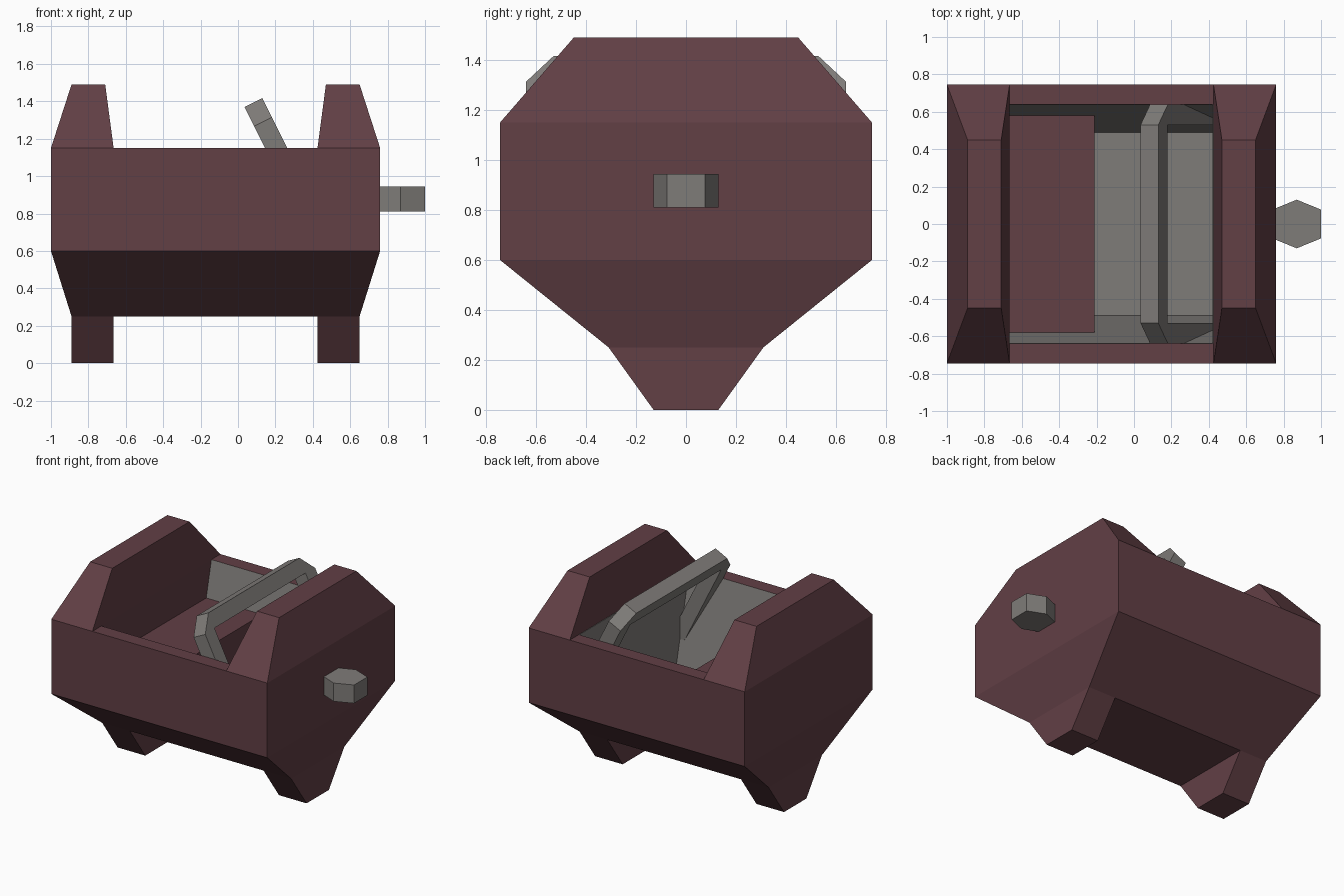
import bpy
import bmesh
from mathutils import Vector

cube = bpy.data.objects.get("Cube")
if cube:
    bpy.data.objects.remove(cube, do_unlink=True)


def make_material(name, rgb):
    mat = bpy.data.materials.new(name)
    mat.use_nodes = True
    color = (*rgb, 1.0)
    mat.diffuse_color = color
    bsdf = mat.node_tree.nodes["Principled BSDF"]
    bsdf.inputs["Base Color"].default_value = color
    bsdf.inputs["Roughness"].default_value = 0.8
    return mat


MAROON = make_material("dark maroon", (0.122, 0.050, 0.060))
GREY = make_material("warm grey", (0.212, 0.200, 0.190))

MID_X = -0.12      # symmetry plane of the two end blocks
INNER = 0.545      # half length of the opening
RIM, FLOOR = 1.15, 0.5


def loft(name, rings, materials, caps=True):
    """Join matching rings of points with quads."""
    bm = bmesh.new()
    loops = [[bm.verts.new(p) for p in ring] for ring in rings]
    n = len(loops[0])
    for a, b in zip(loops, loops[1:]):
        for i in range(n):
            j = (i + 1) % n
            bm.faces.new((a[i], a[j], b[j], b[i]))
    if caps:
        bm.faces.new(loops[0][::-1])
        bm.faces.new(loops[-1])
    bmesh.ops.recalc_face_normals(bm, faces=bm.faces)
    mesh = bpy.data.meshes.new(name)
    bm.to_mesh(mesh)
    bm.free()
    for mat in materials:
        mesh.materials.append(mat)
    obj = bpy.data.objects.new(name, mesh)
    bpy.context.collection.objects.link(obj)
    return obj


def mirrored(half):
    """Close a half outline (y, z) with its mirror image."""
    return half + [(-y, z) for y, z in reversed(half)]


def extrude_x(name, outline, x0, x1, materials, caps=True):
    rings = [[(x, y, z) for y, z in outline] for x in (x0, x1)]
    return loft(name, rings, materials, caps)


def wall_y(z):
    """Half width of the sloped hollow at a height."""
    return 0.49 + 0.15 * (z - FLOOR) / (RIM - FLOOR)


# End blocks with legs: z, outer offset, inner offset, half depth
SECTIONS = [(0, 0.77, INNER, 0.13), (0.25, 0.77, INNER, 0.31),
            (0.6, 0.88, INNER, 0.745), (RIM, 0.88, INNER, 0.745),
            (1.49, 0.77, 0.59, 0.45)]
for side, label in ((-1, "right"), (1, "left")):
    rings = []
    for z, out, inn, hy in SECTIONS:
        xo, xi = MID_X + side * out, MID_X + side * inn
        rings.append([(xo, -hy, z), (xi, -hy, z), (xi, hy, z), (xo, hy, z)])
    loft(label + "_end_block", rings, [MAROON])

# Trough between the end blocks, grey inside
outline = mirrored([(0.31, 0.25), (0.745, 0.6), (0.745, RIM),
                    (0.64, RIM), (0.49, FLOOR)])
trough = extrude_x("trough", outline, MID_X - INNER, MID_X + INNER,
                   [MAROON, GREY], caps=False)
for face in trough.data.polygons:
    c = face.center
    inside = FLOOR - 0.01 < c.z < RIM - 0.01 and abs(c.y) < 0.64 and (
        c.z > 0.55 or abs(c.y) < 0.01)
    face.material_index = int(inside)

# Grey lining on the left end of the hollow
hollow = mirrored([(wall_y(FLOOR), FLOOR), (wall_y(RIM), RIM)])
extrude_x("end_lining", hollow, MID_X + INNER - 0.004, MID_X + INNER, [GREY])

# Raised block in the hollow
block = mirrored([(wall_y(FLOOR), FLOOR), (wall_y(0.89), 0.89)])
extrude_x("inner_block", block, MID_X - INNER, -0.21, [MAROON])

# Tilted handle: flat U shape, given as (y, distance down from the top)
u_shape = mirrored([(0.53, 0.88), (0.64, 0.88), (0.64, 0.115), (0.53, 0)])
u_shape = ([(0.53, 0.11), (0.53, 0.88), (0.64, 0.88), (0.64, 0.115), (0.53, 0)])
u_shape = mirrored(u_shape)
down = Vector((0.447, 0, -0.894))
thick = Vector((0.095, 0, 0.047))
top = Vector((0.035, 0, 1.37))
rings = [[top + off + down * t + Vector((0, y, 0)) for y, t in u_shape]
         for off in (Vector(), thick)]
loft("handle", rings, [GREY])

# Six-sided side knob
half = [(1.0, 0.077), (0.87, 0.13), (0.74, 0.077)]
rings = [[(x, y, z) for x, y in half] + [(x, -y, z) for x, y in reversed(half)]
         for z in (0.81, 0.945)]
loft("side_knob", rings, [GREY])
